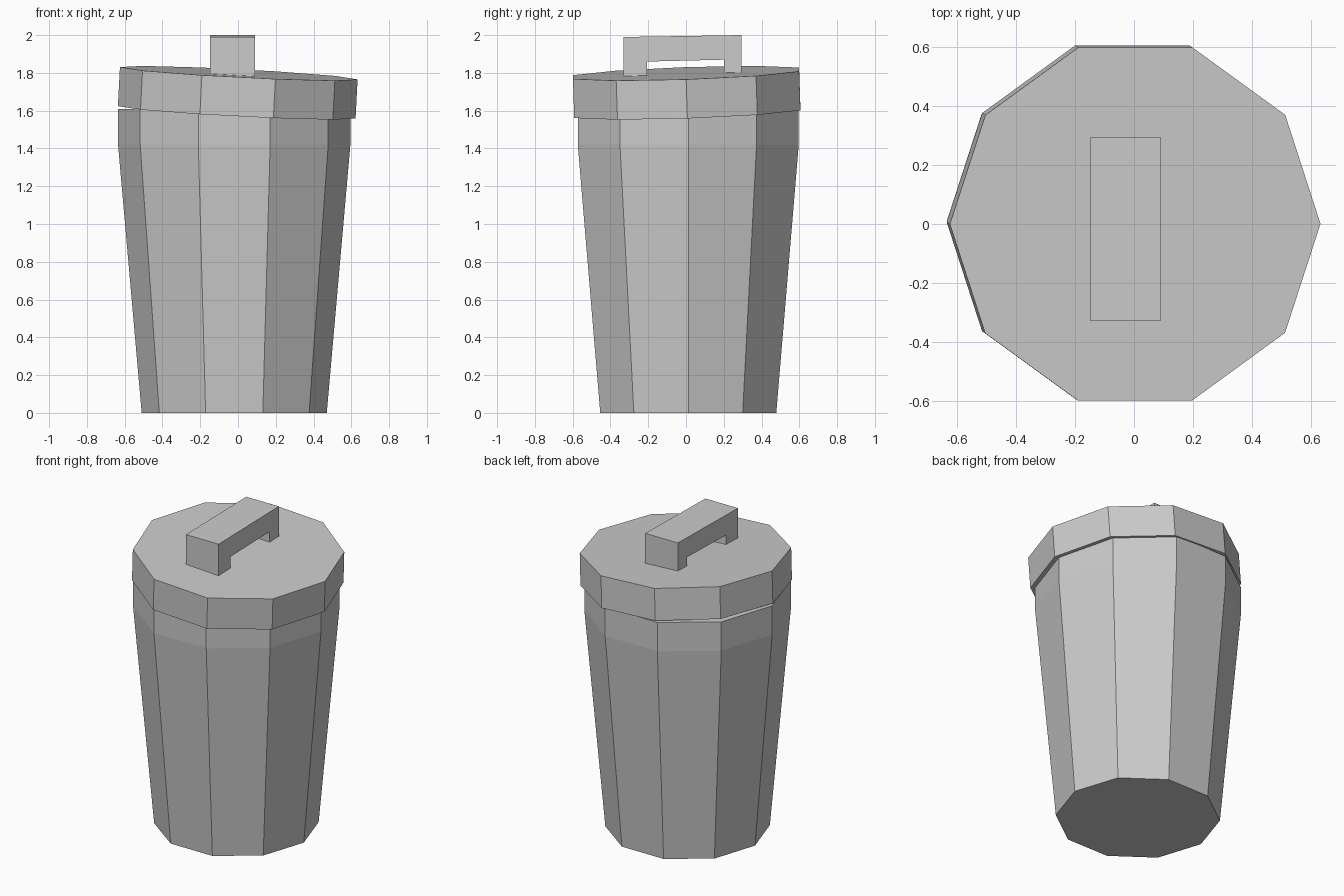
import bpy, math
from mathutils import Matrix, Vector

if "Cube" in bpy.data.objects:
    bpy.data.objects.remove(bpy.data.objects["Cube"])


def make(name, verts, faces):
    mesh = bpy.data.meshes.new(name)
    mesh.from_pydata(verts, [], faces)
    mesh.validate()
    obj = bpy.data.objects.new(name, mesh)
    bpy.context.collection.objects.link(obj)
    return obj


def loft(name, rings, sides=10):
    """Closed faceted solid from (radius, height) rings."""
    verts = [(r * math.cos(2 * math.pi * i / sides), r * math.sin(2 * math.pi * i / sides), z)
             for r, z in rings for i in range(sides)]
    faces = [tuple(reversed(range(sides)))]
    for k in range(len(rings) - 1):
        a, b = k * sides, (k + 1) * sides
        for i in range(sides):
            j = (i + 1) % sides
            faces.append((a + i, a + j, b + j, b + i))
    faces.append(tuple(range(len(verts) - sides, len(verts))))
    return make(name, verts, faces)


# Tapered ten-sided body with a straight collar
body = loft("bin_body", [(0.49, 0), (0.615, 1.42), (0.615, 1.61)])
body.location = (-0.02, 0.012, 0)

# Lid, sitting slightly askew
lid = loft("lid", [(0.63, -0.207), (0.63, 0)])
normal = Vector((0.052, -0.034, 1)).normalized()
tilt = Vector((0, 0, 1)).rotation_difference(normal).to_matrix().to_4x4()
lid.matrix_world = Matrix.Translation((0.004, 0, 1.798)) @ tilt

# Bracket handle: side profile (y, z) extruded along x
profile = [(-0.33, 1.775), (-0.205, 1.775), (-0.208, 1.86), (0.2, 1.87),
           (0.2, 1.785), (0.295, 1.785), (0.295, 2.0), (-0.33, 1.99)]
n = len(profile)
verts = [(x, y, z) for x in (-0.147, 0.09) for y, z in profile]
faces = [tuple(reversed(range(n))), tuple(range(n, 2 * n))]
faces += [(i, (i + 1) % n, n + (i + 1) % n, n + i) for i in range(n)]
make("lid_handle", verts, faces)
